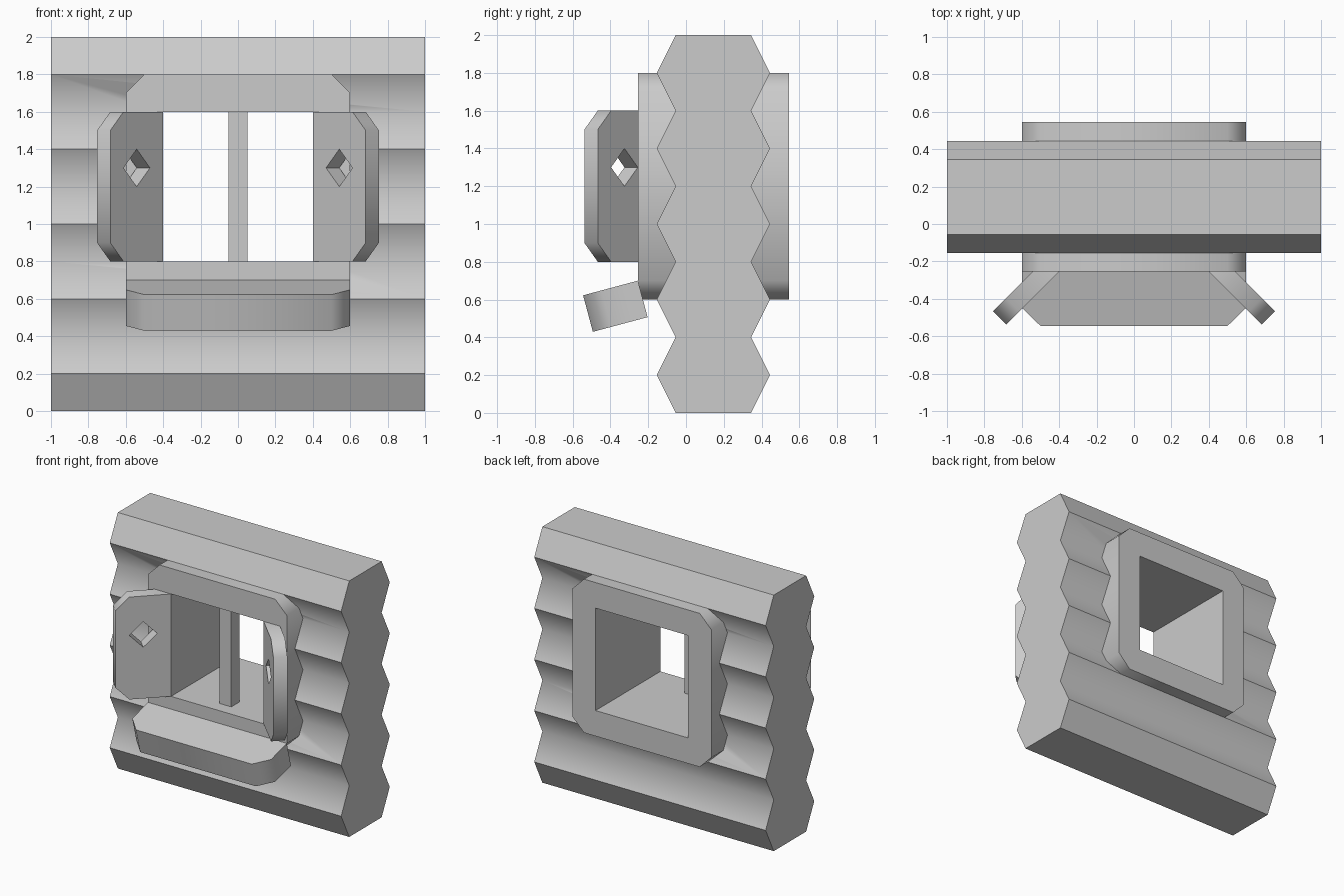
import bpy, bmesh
from math import radians, sin, cos, sqrt
from mathutils import Matrix, Vector

if "Cube" in bpy.data.objects:
    bpy.data.objects.remove(bpy.data.objects["Cube"])

FRONT, MID, BACK = -0.255, 0.145, 0.545


def mark_shading(bm):
    # smooth chamfers and grooves, crisp ridges and corners
    bmesh.ops.recalc_face_normals(bm, faces=bm.faces)
    for f in bm.faces:
        f.smooth = True
    for e in bm.edges:
        if len(e.link_faces) == 2:
            a = e.calc_face_angle_signed(0)
            e.smooth = not (a > radians(50) or abs(a) > radians(80))


def prism(name, loops, depth, origin, u, v, w):
    """Fill the outline (with optional hole loops) in the u-v plane, extrude along w."""
    bm = bmesh.new()
    edges = []
    for pts in loops:
        vs = [bm.verts.new((x, y, 0)) for x, y in pts]
        edges += [bm.edges.new((vs[i - 1], vs[i])) for i in range(len(vs))]
    bmesh.ops.triangle_fill(bm, edges=edges, use_beauty=True, use_dissolve=False)
    ext = bmesh.ops.extrude_face_region(bm, geom=bm.faces[:], use_keep_orig=True)
    top = [g for g in ext["geom"] if isinstance(g, bmesh.types.BMVert)]
    bmesh.ops.translate(bm, verts=top, vec=(0, 0, depth))
    m = Matrix((u, v, w)).transposed().to_4x4()
    m.translation = Vector(origin)
    bm.transform(m)
    mark_shading(bm)
    me = bpy.data.meshes.new(name)
    bm.to_mesh(me)
    bm.free()
    ob = bpy.data.objects.new(name, me)
    bpy.context.collection.objects.link(ob)
    return ob


def rect(x0, x1, y0, y1):
    return [(x0, y0), (x1, y0), (x1, y1), (x0, y1)]


X, Y, Z = (1, 0, 0), (0, 1, 0), (0, 0, 1)

# log wall: zigzag profile run along x
steps = [(0.3 if i % 2 else 0.2, i * 0.2) for i in range(11)]
profile = [(MID + d, z) for d, z in steps] + [(MID - d, z) for d, z in reversed(steps)]
wall = prism("log_wall", [profile], 2, (-1, 0, 0), Y, Z, X)

# window opening, hidden inside the thickness of the frame
cutter = prism("opening_cutter", [rect(-0.45, 0.45, 0.75, 1.65)], 2, (0, -1, 0), X, Z, Y)
cutter.hide_render = True
mod = wall.modifiers.new("opening", "BOOLEAN")
mod.operation, mod.solver, mod.object = "DIFFERENCE", "EXACT", cutter
dg = bpy.context.evaluated_depsgraph_get()
cut_mesh = bpy.data.meshes.new_from_object(wall.evaluated_get(dg))
wall.modifiers.clear()
wall.data = cut_mesh
bpy.data.objects.remove(cutter)
bm = bmesh.new()
bm.from_mesh(cut_mesh)
mark_shading(bm)
bm.to_mesh(cut_mesh)
bm.free()

# window frame with chamfered corners
outer = [(-0.5, 0.6), (0.5, 0.6), (0.6, 0.7), (0.6, 1.7),
         (0.5, 1.8), (-0.5, 1.8), (-0.6, 1.7), (-0.6, 0.7)]
prism("window_frame", [outer, rect(-0.4, 0.4, 0.8, 1.6)], BACK - FRONT,
      (0, FRONT, 0), X, Z, Y)

# centre bar
prism("window_bar", [rect(-0.05, 0.05, 0.8, 1.6)], 0.1, (0, -0.155, 0), X, Z, Y)

# open shutters with diamond holes
panel = [(0, 0.8), (0.3, 0.8), (0.4, 0.9), (0.4, 1.5), (0.3, 1.6), (0, 1.6)]
diamond = [(0.1, 1.3), (0.2, 1.2), (0.3, 1.3), (0.2, 1.4)]
h = sqrt(0.5)
for side, s in (("left", -1), ("right", 1)):
    prism(side + "_shutter", [panel, diamond], 0.1, (s * 0.4, FRONT, 0),
          (s * h, -h, 0), Z, (s * h, h, 0))

# tilted flower box below the window
t = radians(15)
box = [(-0.6, 0), (0.6, 0), (0.6, 0.2), (0.5, 0.3), (-0.5, 0.3), (-0.6, 0.2)]
prism("window_box", [box], 0.2, (0, FRONT, 0.7), X,
      (0, -cos(t), -sin(t)), (0, sin(t), -cos(t)))
